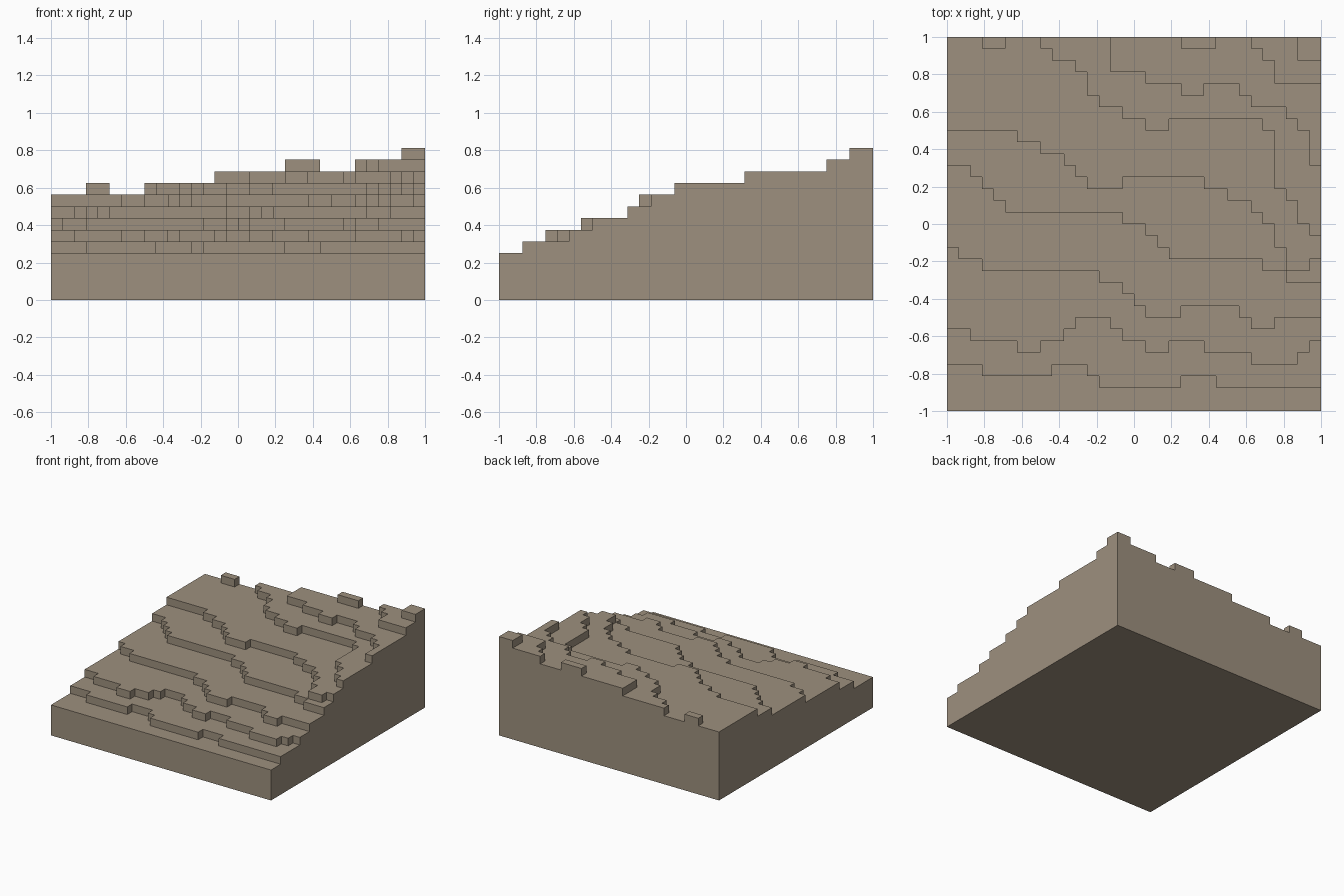
import bpy
import bmesh
from mathutils import Vector

cube = bpy.data.objects.get("Cube")
if cube:
    bpy.data.objects.remove(cube, do_unlink=True)

CELLS = 32              # cells along each side of the square block
STEP = 2 / CELLS        # cell width and terrace height
BASE_LEVEL = 4          # height of the lowest terrace, in steps

heights = [[BASE_LEVEL] * CELLS for column in range(CELLS)]


def raise_terrace(*runs):
    """Lift by one step all ground behind an edge.
    Each run is (first column, row where the terrace starts)."""
    row = CELLS
    starts = dict(runs)
    for column in range(CELLS):
        row = starts.get(column, row)
        for r in range(row, CELLS):
            heights[column][r] += 1


# Terrace edges, from the low front to the high back corner
raise_terrace((0, 4), (3, 3), (9, 4), (12, 3), (13, 2), (20, 3), (23, 2))
raise_terrace((0, 7), (2, 6), (6, 5), (8, 6), (10, 7), (11, 8), (14, 7),
              (15, 6), (17, 5), (19, 6), (22, 5), (26, 4), (30, 5), (31, 6))
raise_terrace((0, 14), (1, 13), (3, 12), (13, 11), (15, 10), (16, 9),
              (17, 8), (20, 9), (25, 8), (26, 7), (28, 8))
raise_terrace((0, 21), (2, 20), (3, 19), (4, 18), (5, 17), (15, 16),
              (17, 15), (18, 14), (19, 13), (27, 12), (29, 11))
raise_terrace((0, 24), (6, 23), (8, 22), (10, 21), (11, 20), (12, 19),
              (15, 20), (22, 19), (24, 18), (26, 17), (27, 16), (28, 14),
              (29, 12), (31, 13))
raise_terrace((3, 31), (5, CELLS), (8, 31), (9, 30), (11, 29), (12, 27),
              (13, 26), (15, 25), (17, 24), (19, 25), (27, 24), (28, 19),
              (29, 18), (30, 16), (31, 15))
raise_terrace((14, 29), (17, 28), (20, 27), (22, 28), (25, 27), (26, 26),
              (29, 25), (30, 24), (31, 21))
raise_terrace((20, 31), (23, CELLS), (26, 31), (27, 30), (28, 28))
raise_terrace((30, 30))


def height_at(column, row):
    inside = 0 <= column < CELLS and 0 <= row < CELLS
    return heights[column][row] if inside else 0


# Stepped surface: cell tops, underside and the exposed walls between cells
bm = bmesh.new()
corner_verts = {}


def vert(point):
    key = tuple(point)
    if key not in corner_verts:
        x, y, z = key
        corner_verts[key] = bm.verts.new((x * STEP - 1, y * STEP - 1, z * STEP))
    return corner_verts[key]


def add_face(origin, u, v):
    o, u, v = Vector(origin), Vector(u), Vector(v)
    bm.faces.new([vert(p) for p in (o, o + u, o + u + v, o + v)])


X, Y, Z = (1, 0, 0), (0, 1, 0), (0, 0, 1)
for c in range(CELLS):
    for r in range(CELLS):
        top = heights[c][r]
        add_face((c, r, top), X, Y)
        add_face((c, r, 0), Y, X)
        for z in range(height_at(c, r - 1), top):
            add_face((c, r, z), X, Z)
        for z in range(height_at(c, r + 1), top):
            add_face((c, r + 1, z), Z, X)
        for z in range(height_at(c - 1, r), top):
            add_face((c, r, z), Z, Y)
        for z in range(height_at(c + 1, r), top):
            add_face((c + 1, r, z), Y, Z)

# Merge the flat cells into clean terraces and walls
bmesh.ops.dissolve_limit(bm, angle_limit=0.01, verts=bm.verts[:], edges=bm.edges[:])
mesh = bpy.data.meshes.new("terraced_hillside")
bm.to_mesh(mesh)
bm.free()

# Single stone colour
stone = bpy.data.materials.new("warm_grey_stone")
stone.use_nodes = True
colour = (0.34, 0.28, 0.21, 1)
stone.diffuse_color = colour
stone.node_tree.nodes["Principled BSDF"].inputs["Base Color"].default_value = colour
mesh.materials.append(stone)

hillside = bpy.data.objects.new("terraced_hillside", mesh)
bpy.context.scene.collection.objects.link(hillside)
